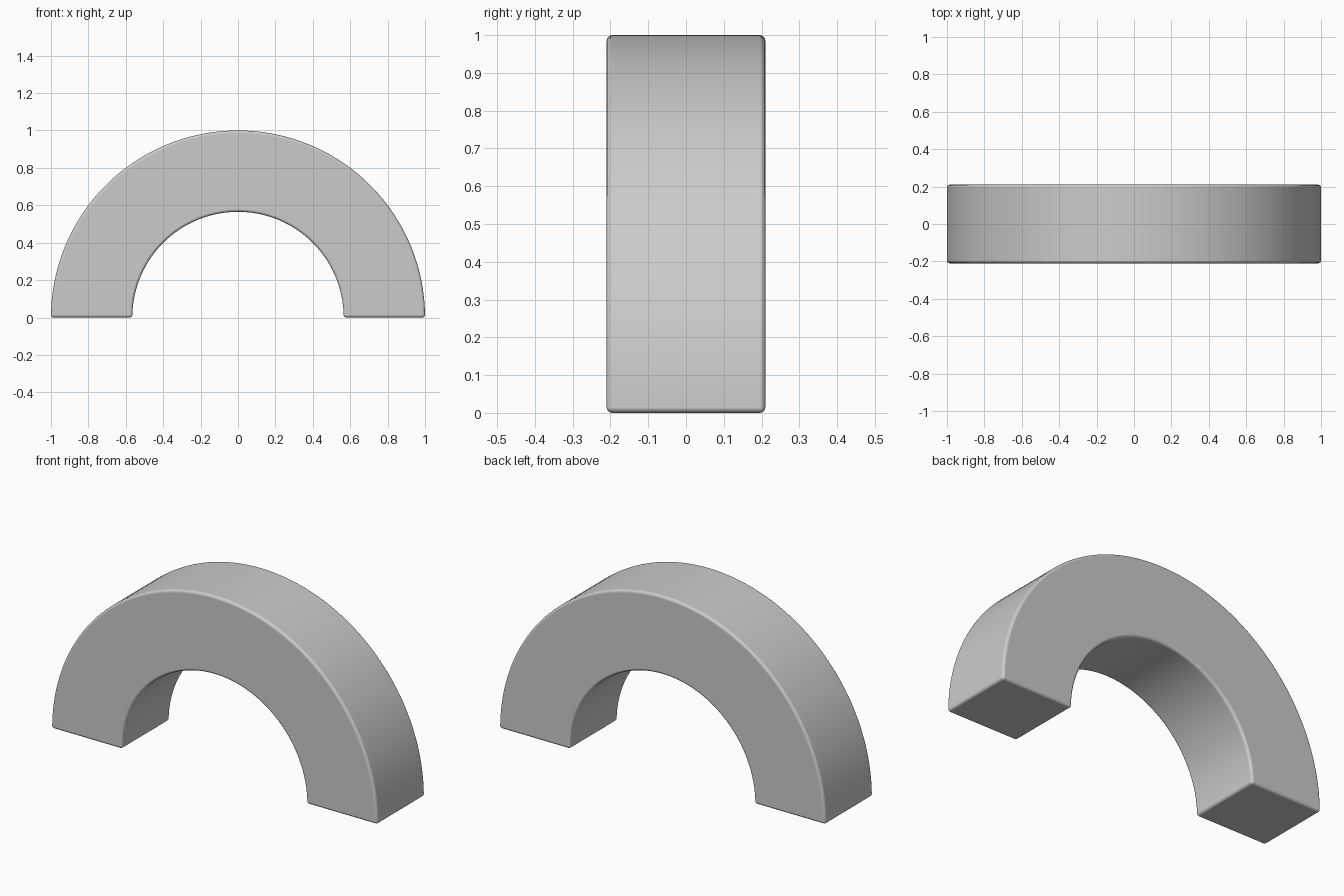
import bpy, bmesh, math

if "Cube" in bpy.data.objects:
    bpy.data.objects.remove(bpy.data.objects["Cube"])

OUTER, INNER, HALF_DEPTH, SEGMENTS = 1.0, 0.565, 0.21, 96

# Half-ring face strip, extruded from front to back
bm = bmesh.new()
pairs = []
for i in range(SEGMENTS + 1):
    a = math.pi * i / SEGMENTS
    pairs.append([bm.verts.new((r * math.cos(a), -HALF_DEPTH, r * math.sin(a)))
                  for r in (OUTER, INNER)])
for (o1, i1), (o2, i2) in zip(pairs, pairs[1:]):
    bm.faces.new((o1, o2, i2, i1))
ext = bmesh.ops.extrude_face_region(bm, geom=bm.faces[:])
bmesh.ops.translate(bm, vec=(0, 2 * HALF_DEPTH, 0),
                    verts=[g for g in ext["geom"] if isinstance(g, bmesh.types.BMVert)])
bmesh.ops.recalc_face_normals(bm, faces=bm.faces[:])

mesh = bpy.data.meshes.new("arch_block")
bm.to_mesh(mesh)
bm.free()
arch = bpy.data.objects.new("arch_block", mesh)
bpy.context.collection.objects.link(arch)

# Smooth curved faces and softly rounded edges
bpy.context.view_layer.objects.active = arch
arch.select_set(True)
bevel = arch.modifiers.new("rounded_edges", 'BEVEL')
bevel.width = 0.015
bevel.segments = 4
bevel.limit_method = 'ANGLE'
bevel.angle_limit = math.radians(40)
bevel.harden_normals = True
bpy.ops.object.shade_smooth()
